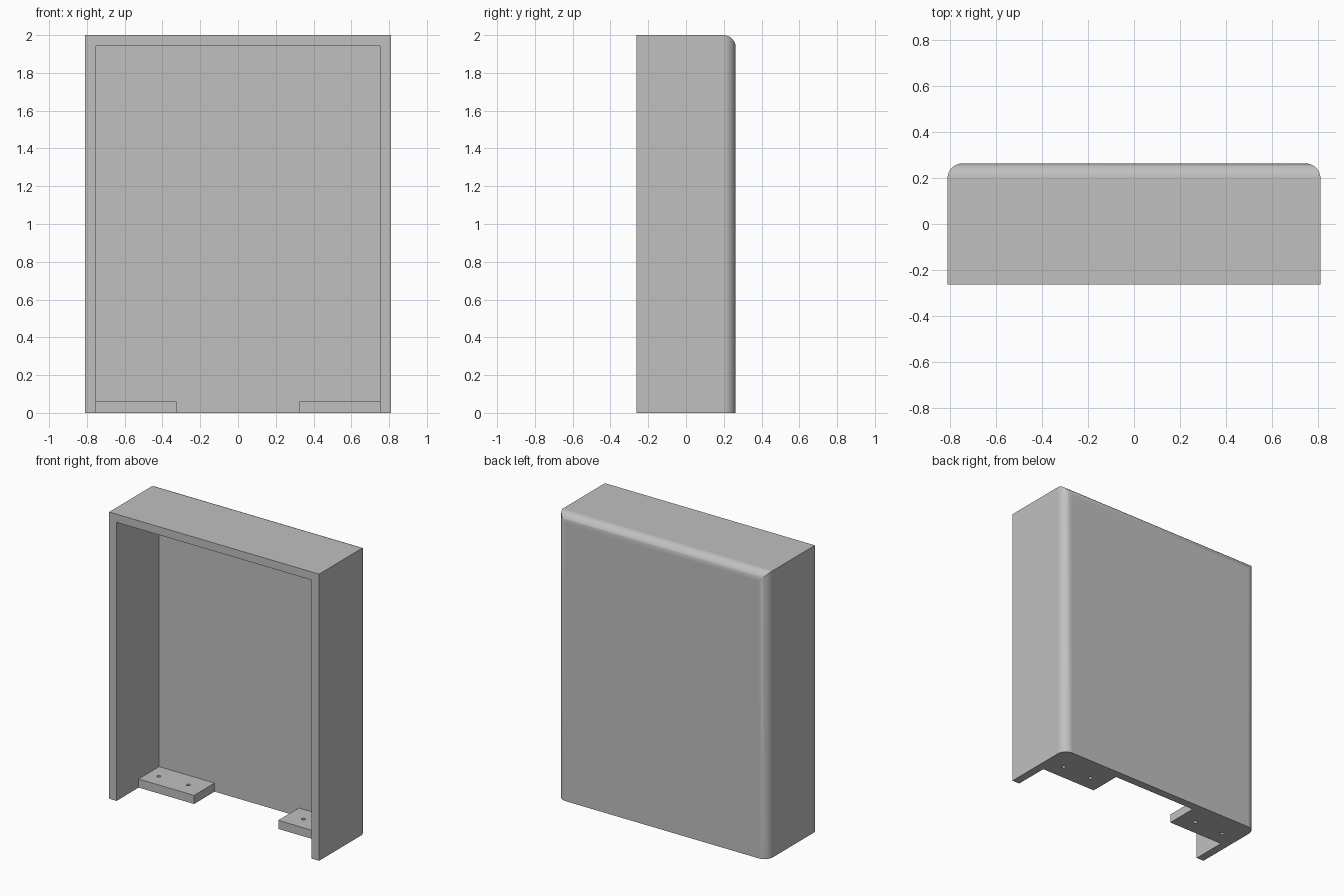
import bpy
import bmesh
from mathutils import Matrix, Vector

cube = bpy.data.objects.get("Cube")
if cube:
    bpy.data.objects.remove(cube, do_unlink=True)

W, D, H = 0.81, 0.263, 2.0     # half width, half depth, height
WALL = 0.057
ROUND = 0.065
TAB_IN, TAB_FRONT, TAB_H = 0.325, -0.02, 0.06
HOLES_X, HOLE_Y, HOLE_R = (0.445, 0.672), 0.088, 0.013

grey = bpy.data.materials.new("plain grey")
grey.use_nodes = True
colour = (0.53, 0.53, 0.53, 1)
grey.diffuse_color = colour
grey.node_tree.nodes["Principled BSDF"].inputs["Base Color"].default_value = colour


def make_object(name, bm):
    mesh = bpy.data.meshes.new(name)
    bm.to_mesh(mesh)
    bm.free()
    obj = bpy.data.objects.new(name, mesh)
    mesh.materials.append(grey)
    bpy.context.collection.objects.link(obj)
    return obj


def box(low, high):
    bm = bmesh.new()
    low, high = Vector(low), Vector(high)
    size = Matrix.Diagonal((*(high - low), 1))
    bmesh.ops.create_cube(bm, size=1, matrix=Matrix.Translation((low + high) / 2) @ size)
    return bm


def cut(obj, cutter):
    mod = obj.modifiers.new("cut", "BOOLEAN")
    mod.operation = "DIFFERENCE"
    mod.solver = "EXACT"
    mod.object = cutter
    bpy.context.view_layer.objects.active = obj
    bpy.ops.object.modifier_apply(modifier=mod.name)
    bpy.data.objects.remove(cutter, do_unlink=True)


def smooth(obj):
    bpy.ops.object.select_all(action="DESELECT")
    obj.select_set(True)
    bpy.context.view_layer.objects.active = obj
    bpy.ops.object.shade_smooth_by_angle(angle=0.6)
    mod = obj.modifiers.new("even shading", "WEIGHTED_NORMAL")
    mod.keep_sharp = True


# Cover: rounded along the back edges, except at the bottom
bm = box((-W, -D, 0), (W, D, H))
edges = [e for e in bm.edges
         if all(v.co.y > 0 for v in e.verts) and any(v.co.z > 1 for v in e.verts)]
bmesh.ops.bevel(bm, geom=edges, offset=ROUND, segments=12, profile=0.5, affect="EDGES")
cover = make_object("cover", bm)

# Hollow, open at the front and bottom
cut(cover, make_object("hollow", box((WALL - W, -1, -1), (W - WALL, D - WALL, H - WALL))))
smooth(cover)

# Mounting tabs with two screw holes each
for side, name in ((1, "left"), (-1, "right")):
    xs = sorted((side * TAB_IN, side * (W - WALL)))
    tab = make_object(name + "_mounting_tab",
                      box((xs[0], TAB_FRONT, 0), (xs[1], D - WALL, TAB_H)))
    for x in HOLES_X:
        bm = bmesh.new()
        bmesh.ops.create_cone(bm, cap_ends=True, segments=24, radius1=HOLE_R,
                              radius2=HOLE_R, depth=0.5,
                              matrix=Matrix.Translation((side * x, HOLE_Y, 0)))
        cut(tab, make_object("screw_hole", bm))
    smooth(tab)
